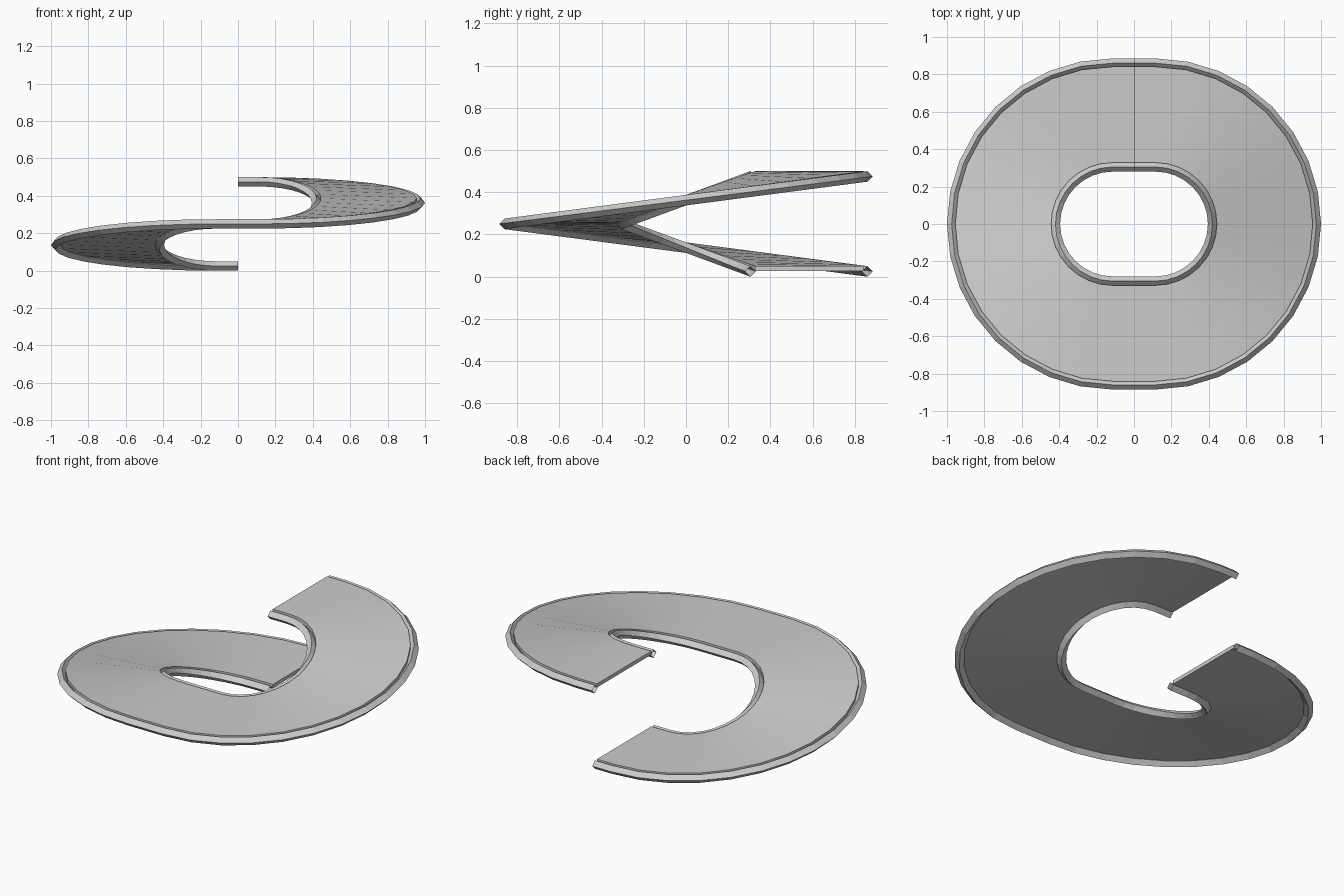
import bpy
import bmesh
import math

if "Cube" in bpy.data.objects:
    bpy.data.objects.remove(bpy.data.objects["Cube"])

C = 0.115          # half length of the straight parts
SEG = 16           # segments per half turn
R_IN, R_OUT = 0.305, 0.86
T = 0.025          # half size of the diamond rail section
RISE = 0.225       # height gained per half turn


def stations():
    """Plan centre x, direction (dx, dy) and height along one full turn."""
    out = [(0, 0, 1, T)]
    for half, side in ((0, -1), (1, 1)):
        for i in range(SEG + 1):
            a = math.pi * i / SEG
            dx, dy = side * math.sin(a), math.cos(a) * (1 if half == 0 else -1)
            z = T + RISE * half + RISE * (1 - math.cos(a)) / 2
            out.append((side * C, dx, dy, z))
    out.append((0, 0, 1, T + 2 * RISE))
    return out


def sweep(name, section, caps, smooth):
    """Sweep a closed (radius, height) section along the ramp path."""
    bm = bmesh.new()
    rings = []
    for cx, dx, dy, z in stations():
        rings.append([bm.verts.new((cx + dx * r, dy * r, z + h)) for r, h in section])
    n = len(section)
    for a, b in zip(rings, rings[1:]):
        for k in range(n):
            m = (k + 1) % n
            bm.faces.new((a[k], a[m], b[m], b[k]))
    if caps:
        bm.faces.new(rings[0])
        bm.faces.new(rings[-1])
    bmesh.ops.recalc_face_normals(bm, faces=bm.faces[:])
    me = bpy.data.meshes.new(name)
    bm.to_mesh(me)
    bm.free()
    ob = bpy.data.objects.new(name, me)
    bpy.context.collection.objects.link(ob)
    if smooth:
        bpy.ops.object.select_all(action='DESELECT')
        ob.select_set(True)
        bpy.context.view_layer.objects.active = ob
        bpy.ops.object.shade_smooth_by_angle(angle=math.radians(30))
    return ob


# ramp deck, flush with the rail ridges
a, b = R_IN + T - 0.002, R_OUT - T + 0.006
sweep("ramp_deck", [(a, 0.003), (b, 0.003), (b, T), (a, T)], True, True)

# diamond-section edge rails
for name, r in (("inner_rail", R_IN), ("outer_rail", R_OUT)):
    sweep(name, [(r + T, 0), (r, T), (r - T, 0), (r, -T)], False, False)
